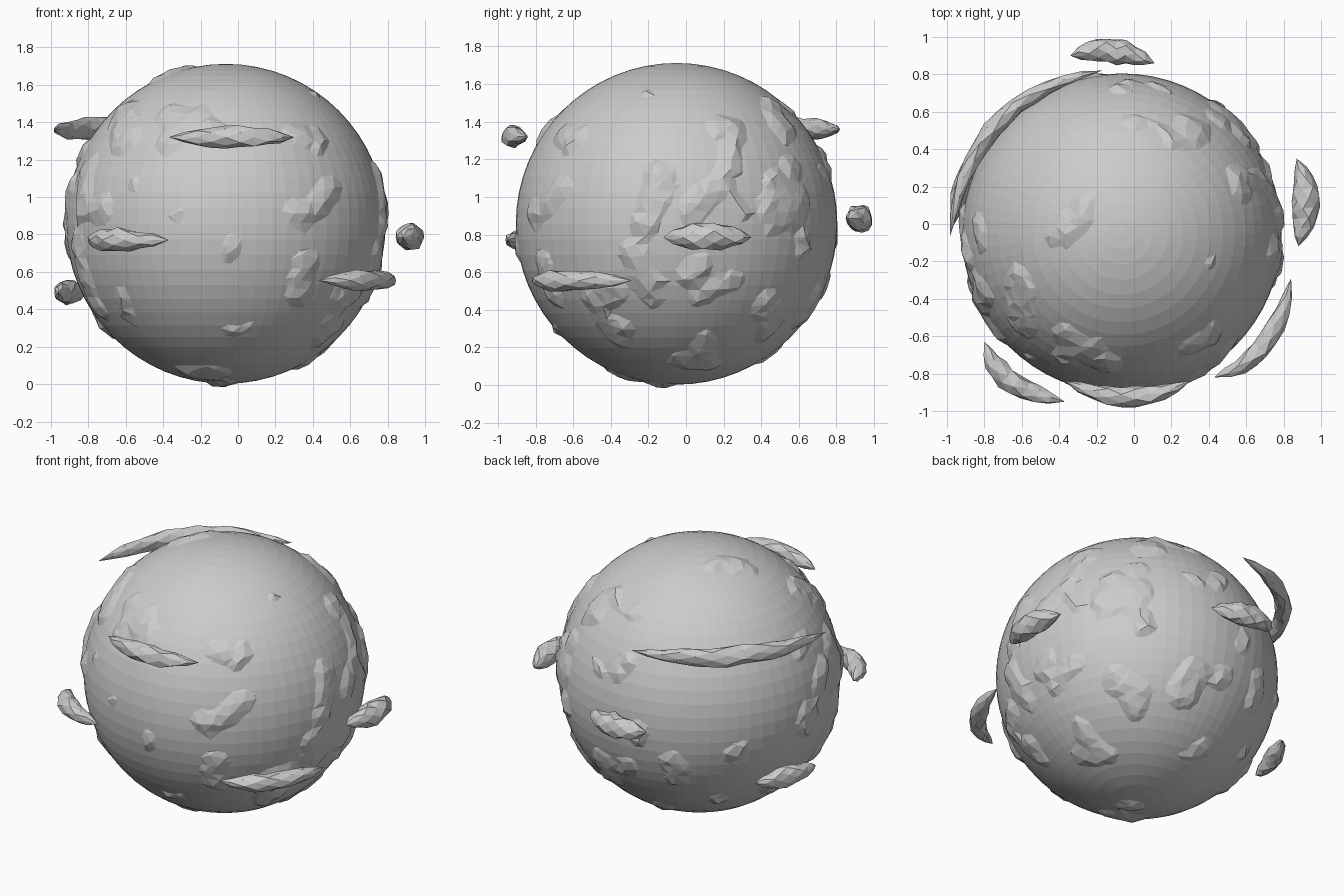
import bpy, bmesh, random
from math import sin, cos, pi, radians
from mathutils import Vector, noise

if "Cube" in bpy.data.objects:
    bpy.data.objects.remove(bpy.data.objects["Cube"])

random.seed(4)
C = Vector((-0.065, -0.05, 0.857))
R = 0.855


def finish(name, bm):
    me = bpy.data.meshes.new(name)
    bmesh.ops.recalc_face_normals(bm, faces=bm.faces)
    bm.to_mesh(me)
    bm.free()
    ob = bpy.data.objects.new(name, me)
    bpy.context.collection.objects.link(ob)
    return ob


# Ocean: plain faceted ball
bm = bmesh.new()
bmesh.ops.create_uvsphere(bm, u_segments=64, v_segments=32, radius=R)
bmesh.ops.translate(bm, verts=bm.verts, vec=C)
finish("ocean", bm)

# Land strokes: (u1, v1, u2, v2, half width), seen along an axis from outside
strokes = []


def paint(azimuth, elevation, items):
    a, e = radians(azimuth), radians(elevation)
    out = Vector((cos(a) * cos(e), sin(a) * cos(e), sin(e)))
    right = Vector((-sin(a), cos(a), 0))
    up = out.cross(right)

    def lift(u, v):
        d2 = min(u * u + v * v, R * R * 0.999)
        return (right * u + up * v + out * (R * R - d2) ** 0.5).normalized()
    for u1, v1, u2, v2, w in items:
        strokes.append((lift(u1, v1), lift(u2, v2), w))


# Front
paint(-90, 0, [
    (.42, .03, .58, .2, .07), (.40, -.38, .43, -.22, .08),
    (.48, .43, .50, .47, .07), (-.32, .42, -.24, .56, .07),
    (-.16, .60, -.1, .62, .04), (.03, -.17, .03, -.1, .05),
    (-.52, -.50, -.56, -.38, .06), (0, -.57, .13, -.56, .04),
    (-.16, -.80, -.08, -.80, .11), (-.27, .02, -.25, .04, .05),
    (-.76, .10, -.74, .28, .10), (-.70, -.42, -.68, -.45, .08),
    (.2, -.23, .2, -.22, .04), (-.5, .18, -.48, .22, .05)])
# Right
paint(0, 0, [
    (-.16, .02, -.09, .24, .09), (.30, .52, .27, .28, .07),
    (.27, .28, .08, .08, .08), (.27, .2, .34, .06, .06),
    (.50, .64, .57, .48, .07), (.52, 0, .52, .22, .08),
    (-.42, -.40, -.34, -.36, .10), (-.22, -.16, -.12, -.38, .08),
    (.12, -.38, .3, -.30, .07), (.48, -.58, .48, -.50, .07),
    (.05, -.73, .12, -.74, .10), (.67, -.12, .67, -.05, .07),
    (-.78, .07, -.77, .1, .06), (-.34, -.55, -.28, -.56, .07)])
# Top
paint(-90, 90, [
    (.35, .51, .35, .54, .09), (.64, .25, .64, .30, .09),
    (.47, -.17, .52, -.12, .04), (.38, -.6, .42, -.58, .09),
    (-.30, -.04, -.2, .1, .06), (-.54, -.25, -.54, -.48, .10),
    (-.30, -.55, -.08, -.7, .09), (.54, .60, .5, .63, .08),
    (.14, .60, .21, .58, .03)])
# Back left, seen from above
paint(135, 25, [
    (-.3, -.54, -.26, -.62, .09), (-.66, -.5, -.62, -.58, .11),
    (.06, -.52, .1, -.5, .07), (.5, .08, .56, .16, .07),
    (.58, .42, .62, .4, .06), (.0, .62, .28, .60, .05),
    (-.50, .40, -.44, .38, .05), (-.6, 0, -.54, .1, .06),
    (-.66, .4, -.66, .46, .08), (0, -.78, .04, -.78, .06)])
# Back right, seen from below
paint(45, -25, [
    (-.08, .44, .04, .46, .14), (-.06, -.1, .06, -.15, .10),
    (-.52, .03, -.5, .06, .10), (-.30, -.36, -.15, -.52, .08),
    (.35, -.52, .44, -.49, .07), (.55, -.1, .58, -.07, .07),
    (.69, .12, .7, .18, .06), (-.66, -.42, -.58, -.48, .09),
    (-.08, -.8, -.02, -.8, .07), (.4, .55, .44, .52, .05)])
# Left, continued where mostly hidden
paint(180, 0, [(.28, -.3, .3, -.1, .09), (.05, .1, .12, .2, .08),
               (-.2, -.5, -.1, -.55, .09), (.5, .05, .55, .1, .08)])

# Round crater rim on the back left
a, e = radians(135), radians(25)
rim_dir = (Vector((cos(a) * cos(e), sin(a) * cos(e), sin(e))) * .55
           + Vector((-sin(a), cos(a), 0)) * .554
           + Vector((-sin(e) * cos(a), -sin(e) * sin(a), cos(e))) * -.325).normalized()


def stroke_reach(n):
    best = -1.0
    for p, q, w in strokes:
        s = q - p
        t = max(0, min(1, (n - p).dot(s) / max(s.length_squared, 1e-9)))
        best = max(best, w - (n - p - s * t).length * R)
    return max(best, 0.045 - abs((n - rim_dir).length * R - 0.075))


# Land: jittered faceted shell that breaks the ocean surface along the strokes
bm = bmesh.new()
bmesh.ops.create_icosphere(bm, subdivisions=5, radius=1)
level = {}
for v in bm.verts:
    n = (v.co + Vector([random.uniform(-.022, .022) for _ in range(3)])).normalized()
    reach = stroke_reach(n) + 0.03 * noise.noise(n * 6)
    h = max(-0.02, min(0.021, reach * 0.45))
    if h > 0:
        h += random.uniform(-.006, .006)
    level[v] = h
    v.co = C + n * (R + h)
hidden = [f for f in bm.faces if max(level[v] for v in f.verts) < -0.002]
bmesh.ops.delete(bm, geom=hidden, context='FACES')
finish("land", bm)


# Clouds: tapered crooked blobs swept along an arc through three points
def cloud(name, start, mid, end, z, thick, tall, segs=9, sides=7):
    s, m, e = (Vector((*p, z)) for p in (start, mid, end))
    ctrl = m * 2 - (s + e) / 2
    bm = bmesh.new()
    rings = []
    for i in range(1, segs):
        t = i / segs
        p = s * (1 - t) ** 2 + ctrl * 2 * t * (1 - t) + e * t * t
        side = p - C
        side.z = 0
        side.normalize()
        k = sin(pi * t) ** 0.65
        ring = []
        for j in range(sides):
            b = 2 * pi * (j + 0.5 * (i % 2)) / sides
            r = k * random.uniform(.82, 1.1)
            ring.append(bm.verts.new(p + side * cos(b) * thick * r
                                     + Vector((0, 0, sin(b) * tall * r))))
        rings.append(ring)
    for r0, r1 in zip(rings, rings[1:]):
        for j in range(sides):
            bm.faces.new((r0[j], r0[(j + 1) % sides], r1[(j + 1) % sides], r1[j]))
    for tip, ring in ((s, rings[0]), (e, rings[-1])):
        v = bm.verts.new(tip)
        for j in range(sides):
            bm.faces.new((v, ring[j], ring[(j + 1) % sides]))
    bmesh.ops.triangulate(bm, faces=bm.faces)
    finish(name, bm)


cloud("cloud_front_high", (-.37, -.84), (-.03, -.925), (.30, -.84), 1.32, .058, .062)
cloud("cloud_front_left", (-.80, -.63), (-.66, -.84), (-.37, -.95), .77, .065, .065)
cloud("cloud_front_right", (.43, -.82), (.70, -.64), (.84, -.29), .555, .06, .06)
cloud("cloud_right", (.88, -.12), (.92, .11), (.87, .35), .785, .075, .075)
cloud("cloud_back", (-.34, .90), (-.12, .925), (.11, .86), .885, .072, .08)
cloud("cloud_back_left_long", (-.985, -.07), (-.73, .535), (-.17, .82), 1.36, .05, .065, 13)
cloud("cloud_left_low", (-.96, 0), (-.915, .22), (-.81, .43), .49, .055, .068)
